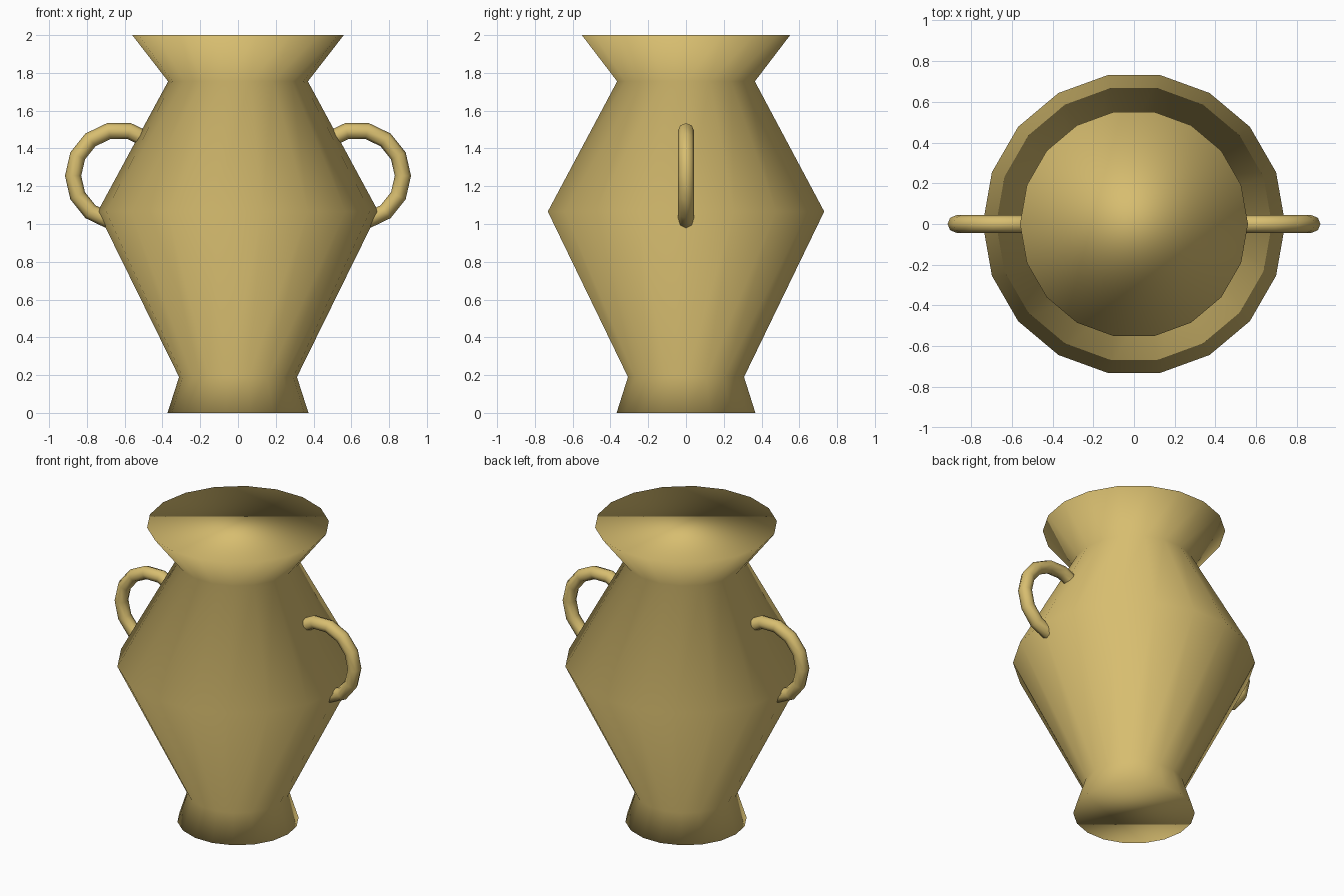
import bpy, bmesh
from math import pi, cos, sin

if "Cube" in bpy.data.objects:
    bpy.data.objects.remove(bpy.data.objects["Cube"])

SIDES = 18
# (radius, height) from foot to rim
PROFILE = [(0.373, 0.0), (0.312, 0.19), (0.743, 1.066), (0.37, 1.755), (0.56, 2.0)]

clay = bpy.data.materials.new("clay")
clay.diffuse_color = (0.68, 0.51, 0.16, 1)
clay.use_nodes = True
clay.node_tree.nodes["Principled BSDF"].inputs["Base Color"].default_value = clay.diffuse_color


def finish(obj):
    obj.data.materials.append(clay)
    for p in obj.data.polygons:
        p.use_smooth = True


# Vase body: stacked rings, closed at the foot and the mouth
bm = bmesh.new()
rings = [[bm.verts.new((r * cos(2 * pi * i / SIDES), r * sin(2 * pi * i / SIDES), z))
          for i in range(SIDES)] for r, z in PROFILE]
for low, high in zip(rings, rings[1:]):
    for i in range(SIDES):
        j = (i + 1) % SIDES
        bm.faces.new((low[i], low[j], high[j], high[i]))
bm.faces.new(rings[0][::-1])
bm.faces.new(rings[-1])
mesh = bpy.data.meshes.new("vase_body")
bm.to_mesh(mesh)
bm.free()
body = bpy.data.objects.new("vase_body", mesh)
bpy.context.collection.objects.link(body)
finish(body)

# Ring handles, sunk into the shoulders
for name, side, turn in (("handle_right", 1, 0), ("handle_left", -1, pi)):
    bpy.ops.mesh.primitive_torus_add(
        major_segments=14, minor_segments=8, major_radius=0.243, minor_radius=0.043,
        location=(side * 0.63, 0, 1.255), rotation=(pi / 2, 0, turn))
    handle = bpy.context.object
    handle.name = name
    finish(handle)
